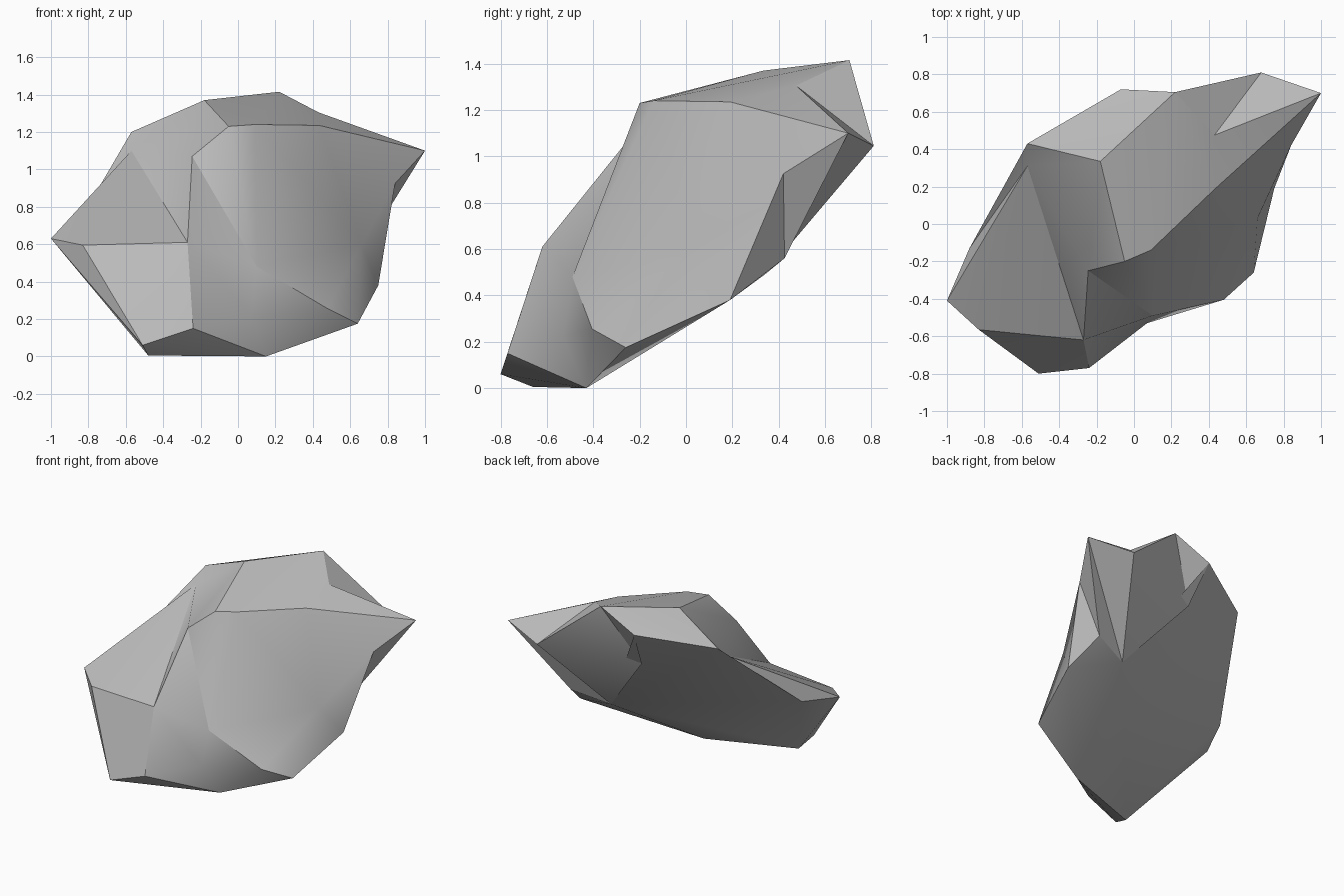
import bpy
import bmesh
import math
from mathutils import Vector

default_cube = bpy.data.objects.get("Cube")
if default_cube:
    bpy.data.objects.remove(default_cube, do_unlink=True)

# Outer corners of the boulder, which span its convex mass
corners = {
    "west_tip": (-1, -.41, .63), "west_ledge": (-.83, -.565, .595),
    "west_back": (-.88, -.13, .67), "prow": (-.27, -.62, .61),
    "toe_west": (-.51, -.8, .06), "toe_east": (-.24, -.77, .15),
    "foot_west": (-.48, -.66, .005), "foot": (.15, -.43, 0),
    "heel_front": (.48, -.405, .255), "heel": (.64, -.26, .175),
    "flank_low": (.75, .19, .38), "flank_back": (.665, .425, .56),
    "belly": (.39, .34, .49), "east_tip": (1, .7, 1.1),
    "back_tip": (.68, .81, 1.045), "summit": (.22, .705, 1.415),
    "back_rim": (-.07, .72, 1.28), "west_shoulder": (-.57, .43, 1.2),
    "crown": (-.18, .335, 1.37), "brow_left": (-.05, -.2, 1.23),
    "brow_mid": (.09, -.14, 1.24), "brow_right": (.31, -.055, 1.2),
    "brow_east": (.435, .19, 1.235),
}

# Chipped hollows, in order: position, then the corners around each chip
hollows = {
    "brow_west": ((-.245, -.25, 1.07), "crown brow_left prow west_tip "
                  "west_shoulder west_ledge"),
    "west_valley": ((-.57, .31, 1.1), "west_shoulder crown brow_west prow "
                    "west_tip west_ledge west_back"),
    "front_mid": ((.1, -.49, .48), "prow heel_front heel brow_west brow_left "
                  "brow_mid brow_right flank_low east_tip"),
    "flank_chip": ((.66, .03, .6), "brow_mid brow_right brow_east east_tip "
                   "flank_low heel heel_front front_mid"),
    "east_chip": ((.84, .42, .925),
                  "flank_chip east_tip flank_low flank_back brow_east"),
    "front_low": ((.07, -.53, .22),
                  "prow toe_east foot heel heel_front front_mid"),
    "top_notch": ((.43, .475, 1.305), "summit back_tip east_tip brow_east"),
    "back_chip": ((-.02, .556, .99), "summit back_rim back_tip belly"),
}

bm = bmesh.new()
verts = {name: bm.verts.new(Vector(co)) for name, co in corners.items()}
bmesh.ops.convex_hull(bm, input=list(bm.verts))
bmesh.ops.triangulate(bm, faces=list(bm.faces))


def chip(name, position, around):
    """Replace the facets between the given corners by a fan to one point."""
    ring = {verts[n] for n in around.split()}
    facets = {f for f in bm.faces if all(v in ring for v in f.verts)}
    rim, inner = [], []
    for edge in {e for f in facets for e in f.edges}:
        outside = [f for f in edge.link_faces if f not in facets]
        (rim if outside else inner).append(edge)
    for face in facets:
        bm.faces.remove(face)
    for edge in inner:
        bm.edges.remove(edge)
    centre = bm.verts.new(Vector(position))
    verts[name] = centre
    for edge in rim:
        bm.faces.new((edge.verts[0], edge.verts[1], centre))


def turn_ridge(start, end):
    """Turn the edge between two facets to their other diagonal."""
    ridge = bm.edges.get((verts[start], verts[end]))
    if ridge:
        bmesh.utils.edge_rotate(ridge, True)


# Crease under the east tip, then the hollows, then the foot ridge
turn_ridge("flank_back", "back_tip")
for hollow, (position, around) in hollows.items():
    chip(hollow, position, around)
bmesh.ops.recalc_face_normals(bm, faces=list(bm.faces))
turn_ridge("front_low", "heel")

for vert in [v for v in bm.verts if not v.link_faces]:
    bm.verts.remove(vert)
bmesh.ops.recalc_face_normals(bm, faces=list(bm.faces))

# Boulder object with one stone colour
mesh = bpy.data.meshes.new("boulder")
bm.to_mesh(mesh)
bm.free()
boulder = bpy.data.objects.new("boulder", mesh)
bpy.context.collection.objects.link(boulder)

stone = bpy.data.materials.new("stone_grey")
stone.use_nodes = True
grey = (.5, .5, .5, 1)
stone.diffuse_color = grey
stone.node_tree.nodes["Principled BSDF"].inputs["Base Color"].default_value = grey
mesh.materials.append(stone)

# Soft facets with sharp creases
bpy.ops.object.select_all(action="DESELECT")
boulder.select_set(True)
bpy.context.view_layer.objects.active = boulder
bpy.ops.object.shade_smooth_by_angle(angle=math.radians(30))
